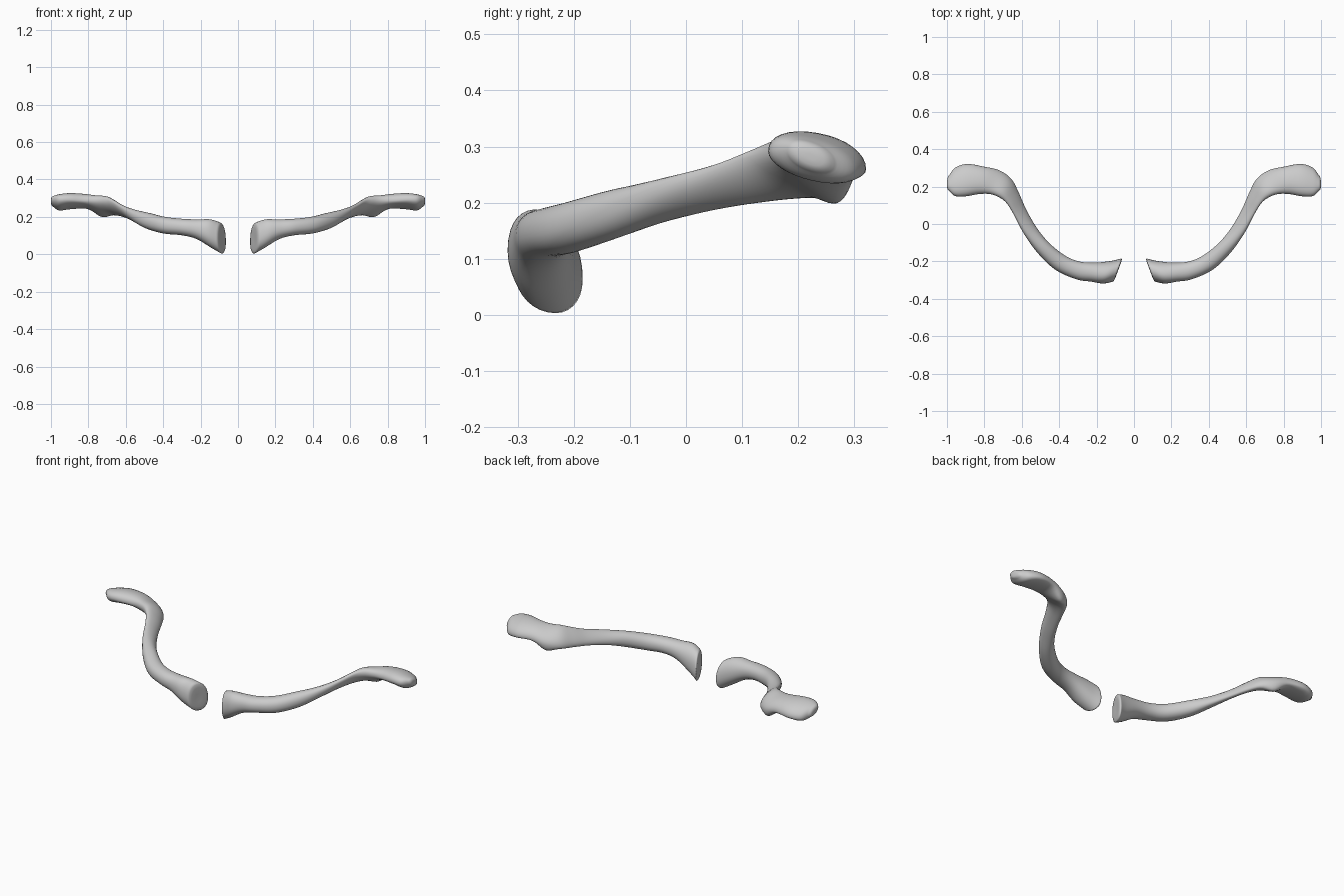
import bpy, bmesh, math
from mathutils import Vector

if "Cube" in bpy.data.objects:
    bpy.data.objects.remove(bpy.data.objects["Cube"])

# Sections along one bone: front edge xyz, back edge xyz, rise above and drop below the middle
SECTIONS = [
    (.113, -.308, .090, .067, -.184, .065, .090, .073),
    (.165, -.318, .115, .120, -.197, .090, .083, .068),
    (.230, -.308, .135, .215, -.207, .130, .054, .050),
    (.310, -.295, .145, .295, -.200, .145, .045, .043),
    (.420, -.245, .155, .370, -.168, .155, .046, .044),
    (.515, -.155, .182, .455, -.100, .178, .043, .043),
    (.590, -.050, .222, .520, -.020, .190, .033, .033),
    (.640, .045, .255, .575, .075, .206, .026, .030),
    (.680, .110, .280, .615, .165, .220, .030, .034),
    (.720, .142, .287, .655, .240, .228, .043, .035),
    (.770, .160, .287, .720, .287, .238, .045, .033),
    (.830, .160, .287, .800, .306, .260, .047, .025),
    (.900, .148, .292, .890, .321, .260, .048, .030),
    (.957, .150, .292, .955, .302, .258, .042, .036),
    (.990, .180, .294, .985, .265, .270, .026, .026),
]
SIDES = 32
STEPS = 5


def catmull(p0, p1, p2, p3, t):
    return [.5 * (2*b + (c - a)*t + (2*a - 5*b + 4*c - d)*t*t + (3*b - a - 3*c + d)*t**3)
            for a, b, c, d in zip(p0, p1, p2, p3)]


def smooth_sections(rows):
    n, out = len(rows), []
    for i in range(n - 1):
        for k in range(STEPS):
            out.append(catmull(rows[max(i-1, 0)], rows[i], rows[i+1], rows[min(i+2, n-1)], k/STEPS))
    out.append(rows[-1])
    return out


def ring_points(s, scale=1.0, push=0.0):
    front, back = Vector(s[0:3]), Vector(s[3:6])
    mid, half = (front + back) / 2, (front - back) / 2
    pts = []
    for j in range(SIDES):
        a = 2 * math.pi * j / SIDES
        c, sn = math.cos(a), math.sin(a)
        v = s[6] if sn > 0 else s[7]
        c = math.copysign(abs(c) ** .93, c)
        sn = math.copysign(abs(sn) ** .93, sn)
        p = mid + half * c * scale + Vector((push, 0, v * sn * scale))
        # tubercle on the underside towards the back
        if sn < 0:
            d2 = ((p.x - .725) / .05) ** 2 + ((p.y - .275) / .05) ** 2
            p.z -= .022 * math.exp(-d2) * min(1, -sn * 1.5)
        pts.append(p)
    return pts


def build_bone(name, side):
    bm = bmesh.new()
    rows = smooth_sections(SECTIONS)
    # slightly domed caps at the inner and outer ends
    rings = [ring_points(rows[0], k, p) for k, p in ((.3, -.004), (.7, -.006), (.92, -.004))]
    rings += [ring_points(r) for r in rows]
    rings += [ring_points(rows[-1], k, p) for k, p in ((.85, .007), (.55, .011), (.2, .012))]
    loops = [[bm.verts.new((p.x * side, p.y, p.z)) for p in r] for r in rings]
    for a, b in zip(loops, loops[1:]):
        for j in range(SIDES):
            k = (j + 1) % SIDES
            bm.faces.new((a[j], a[k], b[k], b[j]))
    bm.faces.new(loops[0])
    bm.faces.new(loops[-1])
    bmesh.ops.recalc_face_normals(bm, faces=bm.faces)
    for f in bm.faces:
        f.smooth = True
    mesh = bpy.data.meshes.new(name)
    bm.to_mesh(mesh)
    bm.free()
    bpy.context.collection.objects.link(bpy.data.objects.new(name, mesh))


# The pair of collar bones
build_bone("collar_bone_right", 1)
build_bone("collar_bone_left", -1)
